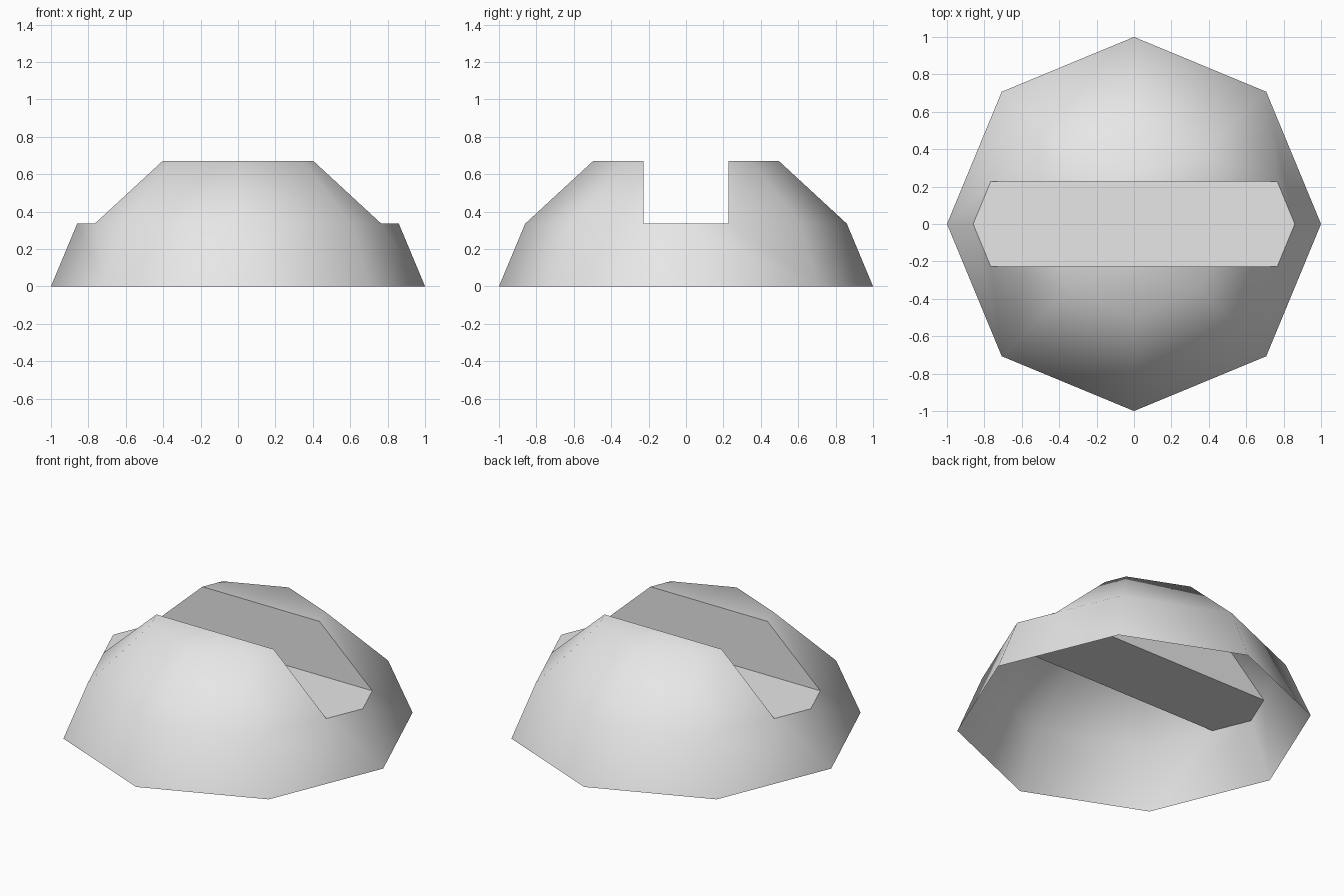
import bpy, bmesh, math
from mathutils import Vector

cube = bpy.data.objects.get("Cube")
if cube:
    bpy.data.objects.remove(cube)

SIDES = 8
RINGS = [(1.0, 0.0), (0.86, 0.335), (0.497, 0.67)]  # radius, height
HALF_SLOT = 0.226
FLOOR_Z = RINGS[1][1]
EPS = 1e-4

mat = bpy.data.materials.new("light_grey")
mat.use_nodes = True
grey = (0.8, 0.8, 0.8, 1.0)
mat.diffuse_color = grey
mat.node_tree.nodes["Principled BSDF"].inputs["Base Color"].default_value = grey

bm = bmesh.new()

# Eight-sided dome shell, open underneath, with a flat cap
rings = []
for r, z in RINGS:
    angles = [math.tau * i / SIDES for i in range(SIDES)]
    rings.append([bm.verts.new((r * math.cos(a), r * math.sin(a), z)) for a in angles])
for low, high in zip(rings, rings[1:]):
    for i in range(SIDES):
        j = (i + 1) % SIDES
        bm.faces.new((low[i], low[j], high[j], high[i]))
bm.faces.new(rings[-1])

# Slot along x: slice the upper shell at both sides and remove the middle
for side in (-1, 1):
    upper = [f for f in bm.faces if f.calc_center_median().z > FLOOR_Z]
    geom = upper + list({e for f in upper for e in f.edges}) + list({v for f in upper for v in f.verts})
    bmesh.ops.bisect_plane(bm, geom=geom, plane_co=(0, side * HALF_SLOT, 0), plane_no=(0, 1, 0))
middle = [f for f in bm.faces
          if f.calc_center_median().z > FLOOR_Z and abs(f.calc_center_median().y) < HALF_SLOT]
bmesh.ops.delete(bm, geom=middle, context='FACES')


def fill(verts, normal):
    """Close a convex outline with one face that looks along the normal."""
    normal = Vector(normal)
    centre = sum((v.co for v in verts), Vector()) / len(verts)
    u = normal.orthogonal().normalized()
    w = normal.cross(u)
    verts.sort(key=lambda v: math.atan2((v.co - centre).dot(w), (v.co - centre).dot(u)))
    bm.faces.new(verts)


# Slot walls and floor
for side in (-1, 1):
    fill([v for v in bm.verts if abs(v.co.y - side * HALF_SLOT) < EPS and v.co.z > FLOOR_Z - EPS],
         (0, -side, 0))
fill([v for v in bm.verts if abs(v.co.z - FLOOR_Z) < EPS and abs(v.co.y) < HALF_SLOT + EPS],
     (0, 0, 1))

mesh = bpy.data.meshes.new("slotted_dome")
bm.to_mesh(mesh)
bm.free()
mesh.materials.append(mat)
dome = bpy.data.objects.new("slotted_dome", mesh)
bpy.context.collection.objects.link(dome)

# Smooth shell with crisp slot edges
bpy.ops.object.select_all(action='DESELECT')
dome.select_set(True)
bpy.context.view_layer.objects.active = dome
bpy.ops.object.shade_smooth_by_angle(angle=math.radians(55))
